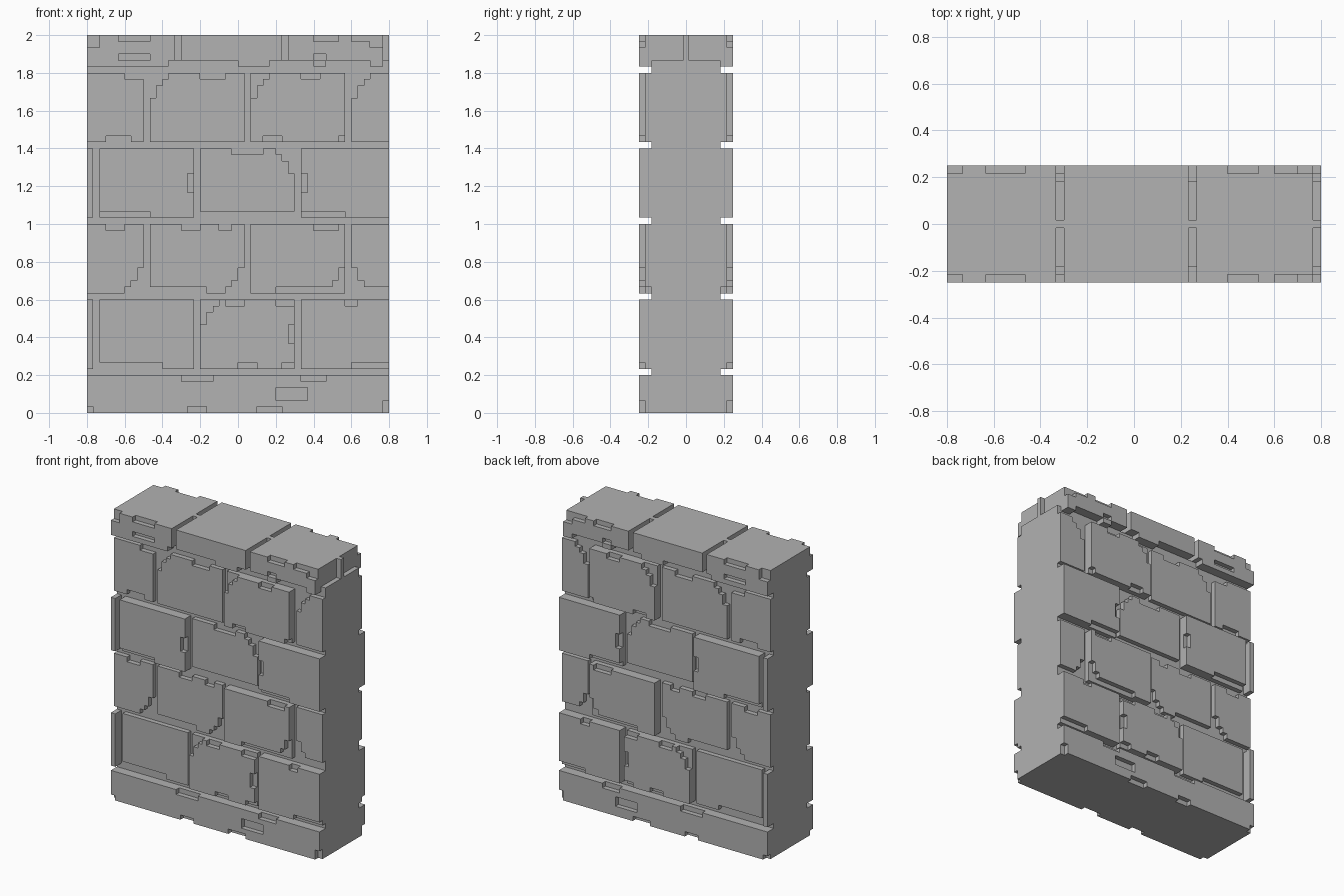
import bpy, bmesh, random
from mathutils import Vector

default = bpy.data.objects.get("Cube")
if default:
    bpy.data.objects.remove(default, do_unlink=True)

random.seed(4)
UNIT = 1 / 30                     # block unit
WIDTH, TOP = 48, 60               # wall size in units
BED, WORN, FULL = 5.5, 6.5, 7.5   # depth of mortar, worn face, full face
PLATE = 0.5                       # half thickness of the cap's middle plate
BASE_TOP, CAP_BOTTOM = 6, 56
LENGTH, HEIGHT, JOINT = 15, 11, 1

stone = bpy.data.materials.new("grey_stone")
stone.use_nodes = True
GREY = (0.445, 0.445, 0.445, 1)
stone.diffuse_color = GREY
stone.node_tree.nodes["Principled BSDF"].inputs["Base Color"].default_value = GREY


def finish(name, bm):
    mesh = bpy.data.meshes.new(name)
    bm.to_mesh(mesh)
    bm.free()
    mesh.materials.append(stone)
    obj = bpy.data.objects.new(name, mesh)
    bpy.context.collection.objects.link(obj)
    return obj


def slab(name, depth, bottom, top):
    """Full-width block, centred front to back."""
    bm = bmesh.new()
    bmesh.ops.create_cube(bm, size=1)
    for v in bm.verts:
        v.co = Vector((v.co.x * WIDTH, v.co.y * depth * 2,
                       top if v.co.z > 0 else bottom)) * UNIT
    finish(name, bm)


def add_layer(bm, cells, inner, outer):
    """Raise a plate from a set of unit cells, from one depth to another."""
    layer = bmesh.new()
    for x, z in sorted(cells):
        corners = ((x, z), (x + 1, z), (x + 1, z + 1), (x, z + 1))
        layer.faces.new([layer.verts.new(((a - WIDTH / 2) * UNIT, -inner * UNIT, b * UNIT))
                         for a, b in corners])
    bmesh.ops.remove_doubles(layer, verts=layer.verts, dist=UNIT / 9)
    bmesh.ops.dissolve_limit(layer, angle_limit=0.01, verts=layer.verts, edges=layer.edges)
    made = bmesh.ops.extrude_face_region(layer, geom=layer.faces[:])["geom"]
    for v in made:
        if isinstance(v, bmesh.types.BMVert):
            v.co.y = -outer * UNIT
    bmesh.ops.recalc_face_normals(layer, faces=layer.faces)
    temp = bpy.data.meshes.new("layer")
    layer.to_mesh(temp)
    layer.free()
    bm.from_mesh(temp)
    bpy.data.meshes.remove(temp)


def brick(name, left, right, bottom, top, face, chips, steps):
    """Relief on both sides; a chip (left, bottom, width, height) lowers the face."""
    depth = {(x, z): face for x in range(left, right) for z in range(bottom, top)}
    for x0, z0, wide, high in chips:
        for x in range(x0, x0 + wide):
            for z in range(z0, z0 + high):
                if (x, z) in depth:
                    depth[x, z] = face - 1
    bm = bmesh.new()
    for low, high in zip(steps, steps[1:]):
        cells = {cell for cell, d in depth.items() if d >= high}
        if cells:
            add_layer(bm, cells, low, high)
    mod = finish(name, bm).modifiers.new("both_sides", 'MIRROR')
    mod.use_axis = (False, True, False)


def worn_edge(left, right, z, share):
    """Random runs of one-unit chips along a horizontal edge."""
    runs, x = [], left
    while x < right:
        n = min(random.randint(2, 5), right - x)
        if random.random() < share:
            runs.append((x, z, n, 1))
        x += n
    return runs


def stepped_corner(word, left, right, bottom, top):
    """Staircase chip at a corner named by top/bottom and left/right."""
    chips = []
    for wide, high in ((1, 4), (2, 2), (3, 1)):
        x = left if "left" in word else right - wide
        z = bottom if "bottom" in word else top - high
        chips.append((x, z, wide, high))
    return chips


def side_notch(word, left, right, bottom):
    """Small chip half way up one side of a brick."""
    x = left if "left" in word else right - 1
    return [(x, bottom + HEIGHT // 2 - 1, 1, 3)]


# Mortar core, and the thin plate between the cap stones
slab("mortar_core", BED, 0, CAP_BOTTOM)
slab("cap_mortar", PLATE, CAP_BOTTOM, TOP)

# Base course, chipped along its top and foot
base_chips = [(15, 5, 5, 1), (34, 5, 4, 1), (30, 2, 5, 2), (27, 0, 4, 1),
              (16, 0, 3, 1), (0, 0, 1, 1), (47, 0, 1, 2)]
brick("base_course", 0, WIDTH, 0, BASE_TOP, FULL, base_chips, (BED, WORN, FULL))

# Four staggered courses, bottom to top: each brick's face and its damage
COURSES = [
    [(FULL, ""), (WORN, ""), (FULL, "top left, notch right"), (FULL, "")],
    [(WORN, "bottom right"), (WORN, "bottom right"), (FULL, "bottom right"),
     (WORN, "bottom left")],
    [(FULL, ""), (FULL, "notch right"), (WORN, "top right"), (FULL, "notch left")],
    [(WORN, ""), (WORN, "top left"), (FULL, "top left"), (WORN, "top left")],
]
for row, bricks in enumerate(COURSES):
    bottom = BASE_TOP + JOINT + row * (HEIGHT + JOINT)
    top = bottom + HEIGHT
    first = 9 if row % 2 else 1
    for i, (face, damage) in enumerate(bricks):
        right = first + i * (LENGTH + JOINT)
        left, right = max(right - LENGTH, 0), min(right, WIDTH)
        chips = []
        if right - left > 1:
            chips += worn_edge(left, right, bottom, 0.5)
            chips += worn_edge(left, right, top - 1, 0.2)
        for word in filter(None, damage.split(", ")):
            if "notch" in word:
                chips += side_notch(word, left, right, bottom)
            else:
                chips += stepped_corner(word, left, right, bottom, top)
        brick(f"course_{row + 1}_brick_{i + 1}", left, right, bottom, top,
              face, chips, (BED, WORN, FULL))

# Cap stones, reaching in to the middle plate, with a ragged lip below
left = 0
for name, right in (("left", 14), ("middle", 31), ("right", 47)):
    chips = worn_edge(left, right, TOP - 1, 0.4)
    chips += worn_edge(left, right, CAP_BOTTOM, 0.3)
    if name == "left":
        chips += [(left, TOP - 2, 2, 2)]
    if name == "right":
        chips += [(right - 2, TOP - 2, 2, 2)]
    brick(f"cap_stone_{name}", left, right, CAP_BOTTOM, TOP, FULL, chips,
          (PLATE, BED, WORN, FULL))
    for n, (x, z, wide, high) in enumerate(worn_edge(left, right, CAP_BOTTOM - 1, 0.5)):
        brick(f"cap_lip_{name}_{n + 1}", x, x + wide, z, z + high, FULL, [],
              (BED, WORN, FULL))
    left = right + JOINT
